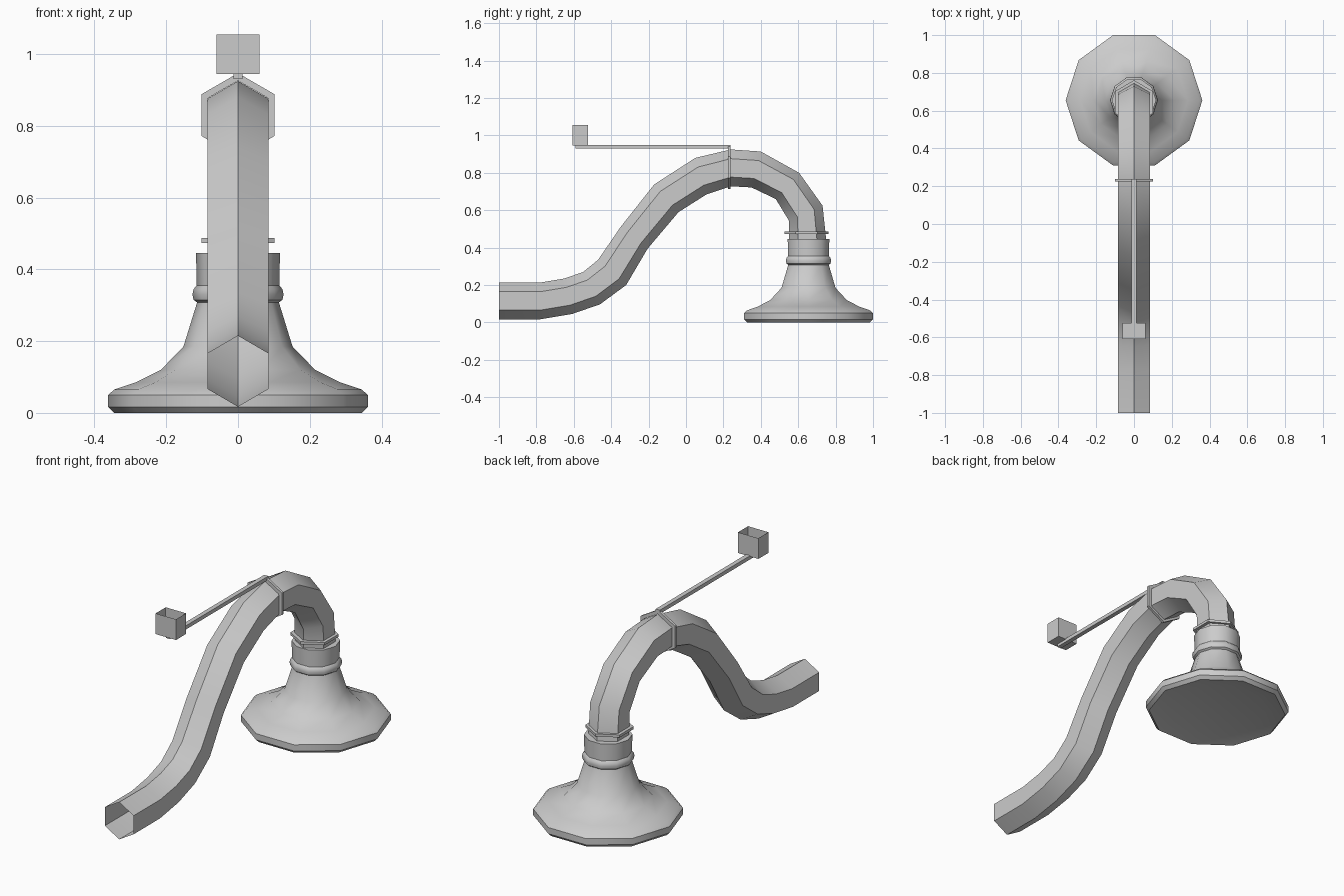
import bpy, math
from mathutils import Vector

if "Cube" in bpy.data.objects:
    bpy.data.objects.remove(bpy.data.objects["Cube"])


def make(name, verts, faces, smooth=None):
    mesh = bpy.data.meshes.new(name)
    mesh.from_pydata(verts, [], faces)
    mesh.update()
    ob = bpy.data.objects.new(name, mesh)
    bpy.context.collection.objects.link(ob)
    if smooth:
        bpy.ops.object.select_all(action='DESELECT')
        ob.select_set(True)
        bpy.context.view_layer.objects.active = ob
        bpy.ops.object.shade_smooth_by_angle(angle=math.radians(smooth))
    return ob


def skin(name, rings, smooth=None, caps=False, closed=False):
    """Bridge a list of equal-length vertex loops."""
    n = len(rings[0])
    verts = [v for r in rings for v in r]
    m = len(rings)
    faces = []
    for i in range(m if closed else m - 1):
        a, b = i * n, (i + 1) % m * n
        for j in range(n):
            k = (j + 1) % n
            faces.append((a + j, a + k, b + k, b + j))
    if caps:
        faces.append(tuple(reversed(range(n))))
        faces.append(tuple(range((m - 1) * n, m * n)))
    return make(name, verts, faces, smooth)


def ring(centre, up, side, n=6):
    c, up, side = Vector(centre), Vector(up), Vector(side)
    return [c + up * math.cos(2 * math.pi * i / n) + side * math.sin(2 * math.pi * i / n)
            for i in range(n)]


def box(name, lo, hi, open_top=False):
    v = [(x, y, z) for z in (lo[2], hi[2]) for x, y in
         ((lo[0], lo[1]), (hi[0], lo[1]), (hi[0], hi[1]), (lo[0], hi[1]))]
    f = [(3, 2, 1, 0), (0, 1, 5, 4), (1, 2, 6, 5), (2, 3, 7, 6), (3, 0, 4, 7)]
    if not open_top:
        f.append((4, 5, 6, 7))
    return make(name, v, f)


# Hexagonal hose: upper and lower ridge points (y, z) of each station
top = [(-1, .215), (-.77, .215), (-.65, .235), (-.55, .27), (-.47, .335), (-.35, .51),
       (-.17, .738), (.05, .88), (.24, .925), (.40, .914), (.605, .80), (.73, .625), (.75, .44)]
low = [(-1, .017), (-.78, .017), (-.61, .045), (-.46, .097), (-.32, .20), (-.205, .395),
       (-.04, .59), (.11, .685), (.24, .728), (.35, .722), (.48, .66), (.55, .545), (.55, .44)]
loops = []
for t, b in zip(top, low):
    t, b = Vector((0, *t)), Vector((0, *b))
    loops.append(ring((t + b) / 2, (t - b) / 2, (-.098, 0, 0)))
skin("hose", loops, smooth=32)

# Bell-shaped suction head, ten sided, with recessed underside
CY = .655
profile = [(.25, .02), (.345, 0), (.362, .017), (.362, .05), (.345, .065), (.285, .085),
           (.215, .12), (.152, .185), (.114, .308), (.124, .315), (.127, .33), (.124, .345),
           (.115, .355), (.117, .445)]
skin("bell_head", [ring((0, CY, z), (r, 0, 0), (0, r, 0), 10) for r, z in profile],
     smooth=40, caps=True)


# Thin hexagonal clamps around the hose
def clamp(name, centre, up, axis, r_out, r_in, half):
    c, up, ax = Vector(centre), Vector(up), Vector(axis)
    side = ax.cross(up)
    skin(name, [ring(c + ax * h, up * r, side * r) for r, h in
                ((r_in, -half), (r_out, -half), (r_out, half), (r_in, half))], closed=True)


clamp("hose_clamp", (0, .231, .83), (0, 0, 1), (0, -1, 0), .117, .096, .007)
clamp("neck_clamp", (0, .644, .48), (0, 1, 0), (0, 0, 1), .117, .096, .007)

# Support rod and open-topped box at its end
box("support_rod", (-.012, -.59, .93), (.012, .238, .95))
box("end_box", (-.06, -.608, .945), (.06, -.523, 1.055), open_top=True)
